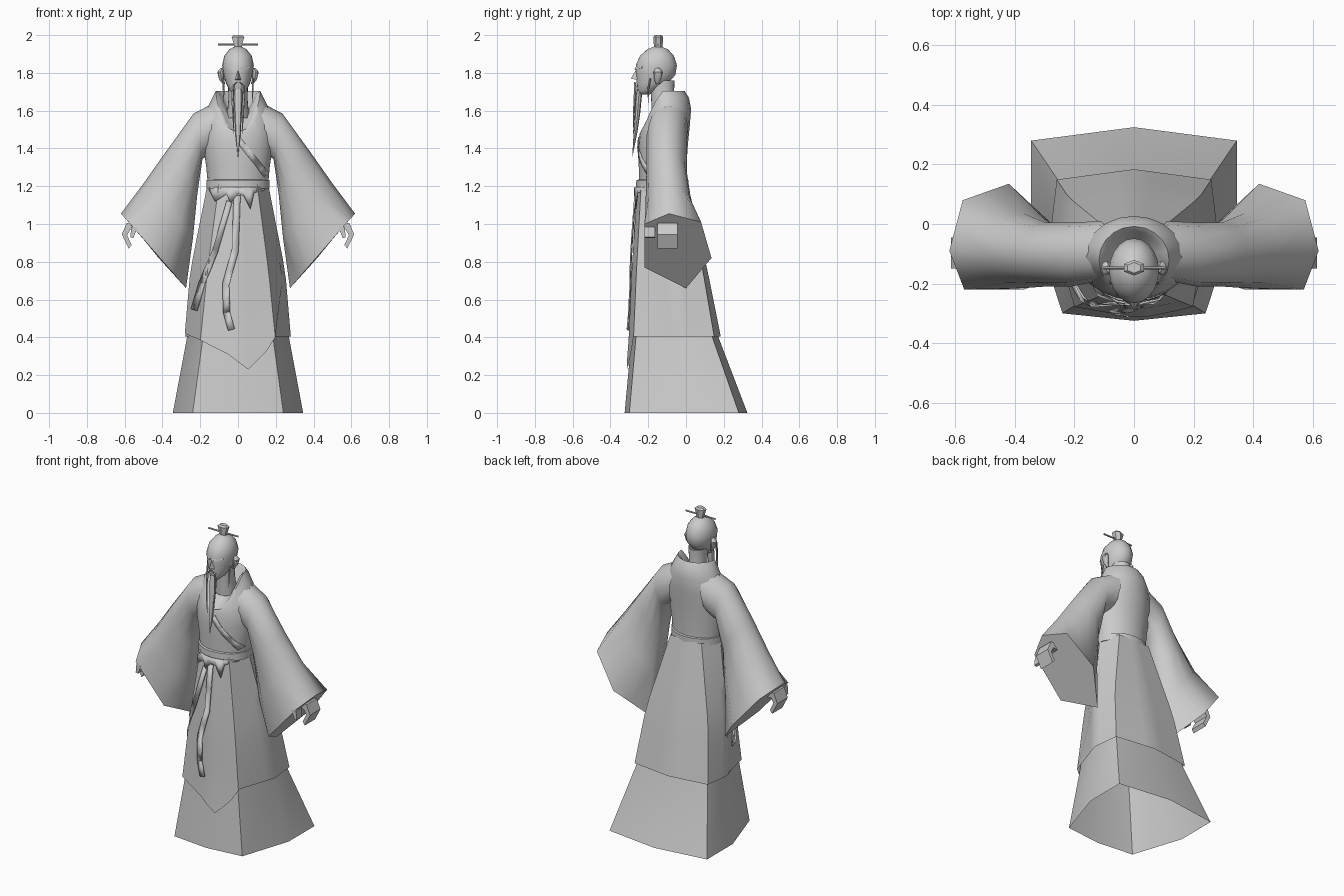
import bpy, bmesh, math
from mathutils import Vector
from mathutils.bvhtree import BVHTree

if "Cube" in bpy.data.objects:
    bpy.data.objects.remove(bpy.data.objects["Cube"])

grey = bpy.data.materials.new("plain_grey")
grey.diffuse_color = (0.6, 0.6, 0.6, 1)
grey.use_nodes = True
grey.node_tree.nodes["Principled BSDF"].inputs["Base Color"].default_value = grey.diffuse_color


def make(name, verts, faces, angle=40, thick=0):
    me = bpy.data.meshes.new(name)
    me.from_pydata([tuple(v) for v in verts], [], faces)
    bm = bmesh.new()
    bm.from_mesh(me)
    bmesh.ops.recalc_face_normals(bm, faces=bm.faces)
    bm.to_mesh(me)
    bm.free()
    me.materials.append(grey)
    ob = bpy.data.objects.new(name, me)
    bpy.context.collection.objects.link(ob)
    if thick:
        m = ob.modifiers.new("thickness", 'SOLIDIFY')
        m.thickness, m.offset = thick, 0
    bpy.ops.object.select_all(action='DESELECT')
    ob.select_set(True)
    bpy.context.view_layer.objects.active = ob
    if angle:
        bpy.ops.object.shade_smooth_by_angle(angle=math.radians(angle))
    return ob


def loft(name, rings, closed=True, cap0=False, cap1=False, angle=40):
    n = len(rings[0])
    verts = [v for r in rings for v in r]
    faces = []
    for i in range(len(rings) - 1):
        for j in range(n if closed else n - 1):
            k = (j + 1) % n
            faces.append((i * n + j, i * n + k, (i + 1) * n + k, (i + 1) * n + j))
    if cap0:
        faces.append(tuple(range(n)))
    if cap1:
        faces.append(tuple(range((len(rings) - 1) * n, len(rings) * n)))
    return make(name, verts, faces, angle)


def oval(z, rx, yf, yb, dip=0, n=20):
    # ring whose front can dip downwards
    pts = []
    for i in range(n):
        a = 2 * math.pi * i / n
        c = math.cos(a)
        pts.append((rx * math.sin(a), (yf + yb) / 2 - (yb - yf) / 2 * c,
                    z - dip * max(0, c) ** 1.3))
    return pts


def tube(name, path, radii, n=6, flat=1.0):
    # vertical-ish strand; flat scales its depth
    rings = [[(x + r * math.cos(2 * math.pi * i / n),
               y + r * flat * math.sin(2 * math.pi * i / n), z) for i in range(n)]
             for (x, y, z), r in zip(path, radii)]
    return loft(name, rings, cap0=True, cap1=True)


# --- skirts: eight-sided sections, half given from front to back ---
def full(h):
    return h + [(-x, y) for x, y in h[-2:0:-1]]


outer = [(0.2, full([(0, -.315), (.215, -.29), (.31, 0), (.30, .21), (0, .25)])),
         (0.4, full([(0, -.30), (.195, -.275), (.28, -.02), (.26, .15), (0, .185)])),
         (0.75, full([(0, -.285), (.16, -.26), (.25, -.06), (.22, .09), (0, .115)])),
         (1.21, full([(0, -.255), (.1, -.235), (.16, -.12), (.11, 0), (0, .01)]))]


def skirt_point(u, z, grow):
    def at(ring):
        i = math.floor(u)
        a, b = Vector(ring[i % 8]), Vector(ring[(i + 1) % 8])
        return a.lerp(b, u - i)
    for (z0, r0), (z1, r1) in zip(outer, outer[1:]):
        if z <= z1 + 1e-6:
            break
    p = at(r0).lerp(at(r1), (z - z0) / (z1 - z0))
    return (p.x * grow, (p.y + .06) * grow - .06, z)


def panel(name, u0, u1, hem, grow):
    cols = [u0 + .25 * i for i in range(int((u1 - u0) * 4 + 1.5))]
    rings = []
    for k in range(9):
        rings.append([skirt_point(u, hem(u) + (1.21 - hem(u)) * k / 8, grow) for u in cols])
    return loft(name, rings, closed=False)


hem_line = [(-2, .42), (-1, .385), (-.25, .31), (.25, .23), (.75, .33), (1, .4), (1.75, .7)]


def front_hem(u):
    for (a, za), (b, zb) in zip(hem_line, hem_line[1:]):
        if u <= b:
            return za + (zb - za) * (u - a) / (b - a)
    return hem_line[-1][1]


front_panel = panel("front_robe_panel", -2, 1.75, front_hem, 1.012)
panel("back_robe_panel", 0.75, 6.25, lambda u: .405, 1.0)

under = [(0, full([(0, -.325), (.24, -.30), (.345, .02), (.345, .28), (0, .325)])),
         (.4, full([(0, -.288), (.185, -.265), (.27, -.02), (.25, .14), (0, .172)])),
         (.75, full([(0, -.26), (.145, -.24), (.23, -.06), (.2, .07), (0, .09)]))]
loft("under_skirt", [[(x, y, z) for x, y in r] for z, r in under])

# --- torso with a collar that dips to a V, then folds inside ---
torso = loft("robe_top", [oval(*r) for r in (
    (1.19, .158, -.25, 0), (1.30, .168, -.25, .002), (1.42, .185, -.255, .01, .03),
    (1.52, .187, -.25, .02, .07), (1.61, .165, -.245, .027, .13),
    (1.67, .135, -.24, .015, .18), (1.705, .118, -.235, -.008, .22),
    (1.69, .10, -.222, -.025, .2), (1.61, .06, -.18, -.05, .1))], cap1=True, angle=50)

# --- belt ---
loft("belt", [oval(*r) for r in ((1.19, .158, -.25, 0), (1.188, .167, -.265, .013),
                                 (1.232, .167, -.263, .013), (1.235, .158, -.25, 0))])

# --- cloth strips laid on the front of the robe ---
trees = []
for ob in (front_panel, torso):
    bm = bmesh.new()
    bm.from_mesh(ob.data)
    trees.append(BVHTree.FromBMesh(bm))
    bm.free()


def front_y(x, z):
    hits = [t.ray_cast(Vector((x, -1, z)), Vector((0, 1, 0)))[0] for t in trees]
    ys = [h.y for h in hits if h]
    return min(ys) if ys else -.2


def strip(name, pairs, lift=.008, thick=.007):
    verts, n = [], len(pairs)
    for a, b in pairs:
        for x, z in (a, b):
            verts.append((x, front_y(x, z) - lift, z))
    make(name, verts, [(2 * i, 2 * i + 1, 2 * i + 3, 2 * i + 2) for i in range(n - 1)], 30, thick)


def ribbon(name, path, w, lift=.012):
    pairs = []
    for (x0, z0), (x1, z1) in zip(path, path[1:]):
        d = Vector((x1 - x0, z1 - z0)).normalized() * w / 2
        for t in (0, .5, 1):
            x, z = x0 + (x1 - x0) * t, z0 + (z1 - z0) * t
            pairs.append(((x - d.y, z + d.x), (x + d.y, z - d.x)))
    strip(name, pairs, lift)


ribbon("left_sash_tail", [(-.045, 1.12), (-.12, .86), (-.19, .69), (-.232, .545)], .03)
ribbon("right_sash_tail", [(-.005, 1.15), (-.015, .86), (-.065, .68), (-.06, .53), (-.035, .44)], .036)
strip("sash_folds", [((x, 1.195), (x, z)) for x, z in (
    (-.15, 1.18), (-.12, 1.12), (-.06, 1.16), (-.04, 1.11), (0, 1.16), (.03, 1.15),
    (.065, 1.08), (.085, 1.165), (.14, 1.18))], .012)
ribbon("crossed_lapel", [(0, 1.45), (.05, 1.385), (.10, 1.325), (.148, 1.26)], .03, .003)

# --- wide sleeves and hands, mirrored ---
sections = [((.09, 1.66), (.13, 1.38), -.19, .01), ((.235, 1.585), (.188, 1.345), -.21, .005),
            ((.38, 1.385), (.215, 1.16), -.21, .005), ((.5, 1.215), (.238, .93), -.215, .035)]
cuff = [(.62, -.09, 1.055), (.575, .08, 1.01), (.42, .135, .82),
        (.275, 0, .66), (.37, -.22, .77), (.57, -.22, 1.0)]
palm = [(.545, 1.0), (.59, 1.005), (.615, .945), (.578, .87), (.563, .89), (.587, .94), (.57, .972), (.53, .965)]
thumb = [(.53, .985), (.565, .985), (.57, .93), (.555, .925)]


def plate(name, prof, y0, y1, s):
    loft(name, [[(s * x, y, z) for x, z in prof] for y in (y0, y1)], cap0=True, cap1=True, angle=30)


for side, s in (("right", 1), ("left", -1)):
    rings = []
    for top, bot, yf, yb in sections:
        ring = []
        for i in range(12):
            a = math.pi * i / 6
            p = Vector(top).lerp(Vector(bot), (1 - math.cos(a)) / 2)
            ring.append((s * p.x, (yf + yb) / 2 + (yb - yf) / 2 * math.sin(a), p.y))
        rings.append(ring)
    end = []
    for i in range(6):
        a, b = Vector(cuff[i]), Vector(cuff[(i + 1) % 6])
        end += [a, (a + b) / 2]
    rings.append([(s * p.x, p.y, p.z) for p in end])
    loft(side + "_sleeve", rings, cap1=True, angle=50)
    plate(side + "_hand", palm, -.15, -.045, s)
    plate(side + "_thumb", thumb, -.22, -.165, s)

# --- head and neck ---
loft("neck", [oval(1.56, .06, -.18, -.05), oval(1.67, .05, -.185, -.065),
              oval(1.76, .055, -.19, -.06)])
loft("head", [oval(z, rx, cy - ry, cy + ry) for z, cy, rx, ry in (
    (1.685, -.22, .022, .026), (1.705, -.208, .043, .048), (1.745, -.178, .064, .083),
    (1.79, -.16, .077, .104), (1.84, -.157, .084, .109), (1.89, -.154, .073, .09),
    (1.925, -.15, .045, .055), (1.941, -.15, .012, .015))], cap0=True, cap1=True, angle=60)
make("nose", [(0, -.262, 1.82), (-.018, -.255, 1.762), (.018, -.255, 1.762), (0, -.292, 1.77),
              (0, -.235, 1.79)],
     [(0, 1, 3), (0, 3, 2), (1, 2, 3), (0, 4, 1), (0, 2, 4), (1, 4, 2)], 30)
for side, s in (("right", 1), ("left", -1)):
    tube(side + "_ear", [(s * .074, -.15, 1.74), (s * .087, -.15, 1.765), (s * .093, -.148, 1.805),
                         (s * .085, -.15, 1.825)], [.006, .013, .017, .008], 8, 1.4)
    make(side + "_brow", [(s * .012, -.272, 1.815), (s * .06, -.238, 1.825), (s * .06, -.232, 1.835),
                          (s * .012, -.267, 1.83), (s * .012, -.25, 1.82), (s * .06, -.215, 1.828)],
         [(0, 1, 2, 3), (0, 4, 5, 1), (3, 2, 5, 4), (0, 3, 4), (1, 5, 2)], 30)
    tube(side + "_moustache", [(s * .006, -.272, 1.752), (s * .026, -.268, 1.735), (s * .03, -.272, 1.66),
                               (s * .026, -.277, 1.57), (s * .022, -.28, 1.48)],
         [.004, .007, .006, .005, .001], 5)
    tube(side + "_side_lock", [(s * .078, -.19, 1.77), (s * .077, -.2, 1.71), (s * .075, -.2, 1.64)],
         [.006, .005, .001], 5)
tube("beard", [(0, -.245, 1.715), (0, -.25, 1.68), (0, -.257, 1.58), (0, -.268, 1.48), (0, -.284, 1.355)],
     [.02, .024, .02, .014, .001], 8, .7)

# --- topknot and hairpin ---
loft("topknot", [oval(z, rx, -.147 - ry, -.147 + ry, n=6) for z, rx, ry in (
    (1.925, .022, .02), (1.955, .026, .024), (1.99, .039, .026), (2.0, .025, .018))],
    cap0=True, cap1=True, angle=30)
loft("hairpin", [[(x, -.147 + .005 * math.cos(a * math.pi / 3), 1.95 + .005 * math.sin(a * math.pi / 3))
                  for a in range(6)] for x in (-.105, .105)], cap0=True, cap1=True)
